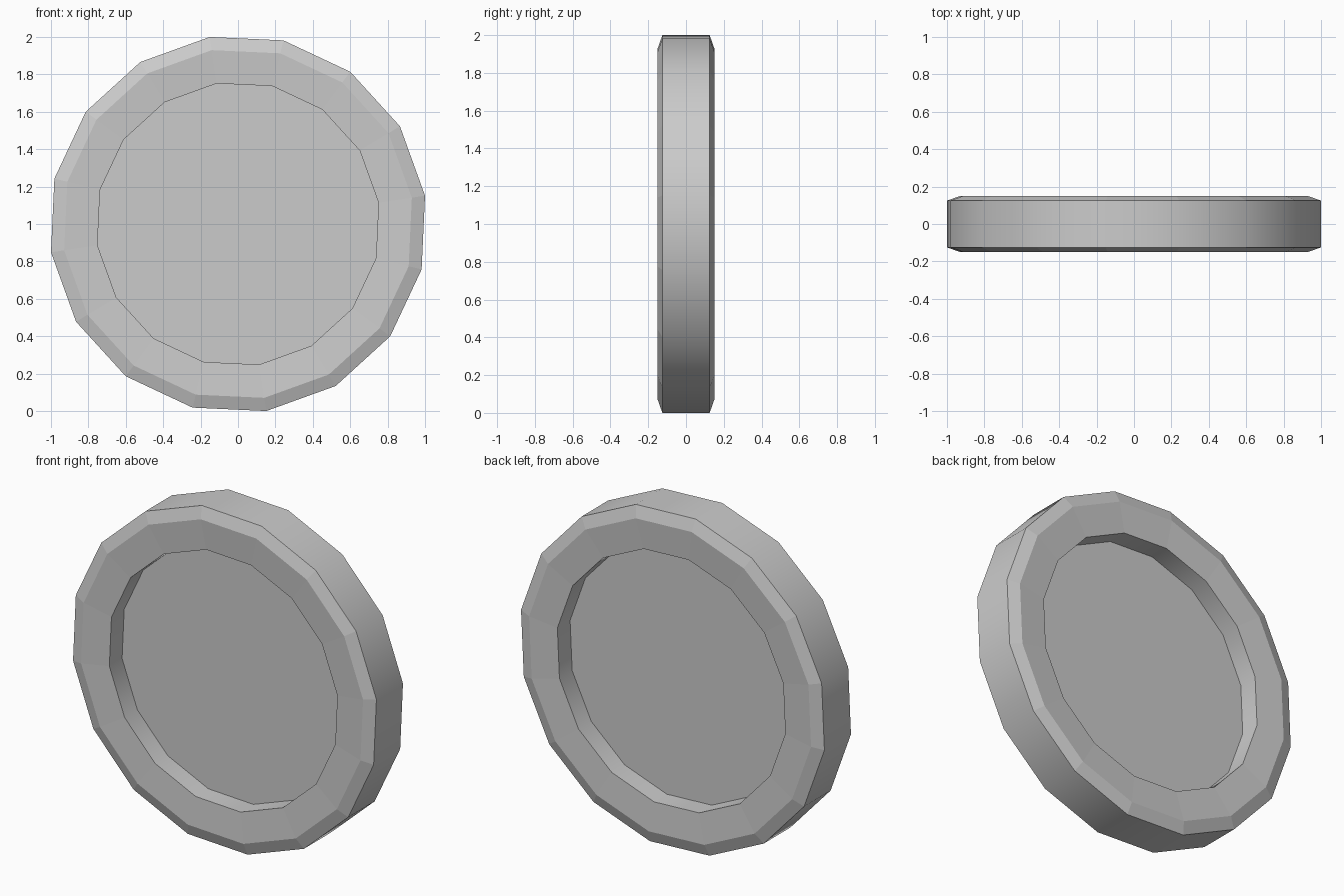
import bpy, bmesh
from math import cos, sin, radians, tau

if "Cube" in bpy.data.objects:
    bpy.data.objects.remove(bpy.data.objects["Cube"])

SIDES = 16
START = radians(8.6)
CENTRE_Z = 1.0

# front half of the profile (radius, depth), from recessed panel to tread
half = [(0.76, 0.018), (0.76, 0.138), (0.94, 0.15), (1.0113, 0.125)]
profile = [(r, -d) for r, d in half] + [(r, d) for r, d in reversed(half)]

bm = bmesh.new()


def ring(r, y):
    angles = [START + tau * i / SIDES for i in range(SIDES)]
    return [bm.verts.new((r * cos(a), y, CENTRE_Z + r * sin(a))) for a in angles]


# rim: bridge the profile rings
rings = [ring(r, y) for r, y in profile]
for a, b in zip(rings, rings[1:]):
    for i in range(SIDES):
        j = (i + 1) % SIDES
        bm.faces.new((a[i], a[j], b[j], b[i]))

# recessed panels, front and back
bm.faces.new(rings[0])
bm.faces.new(rings[-1])
bmesh.ops.recalc_face_normals(bm, faces=bm.faces)

mesh = bpy.data.meshes.new("wheel")
bm.to_mesh(mesh)
bm.free()
wheel = bpy.data.objects.new("wheel", mesh)
bpy.context.collection.objects.link(wheel)

# round tread and inner walls are smooth, bevels and faces stay flat
bpy.context.view_layer.objects.active = wheel
wheel.select_set(True)
bpy.ops.object.shade_smooth_by_angle(angle=radians(30))
for p in mesh.polygons:
    p.use_smooth = abs(p.normal.y) < 0.1
